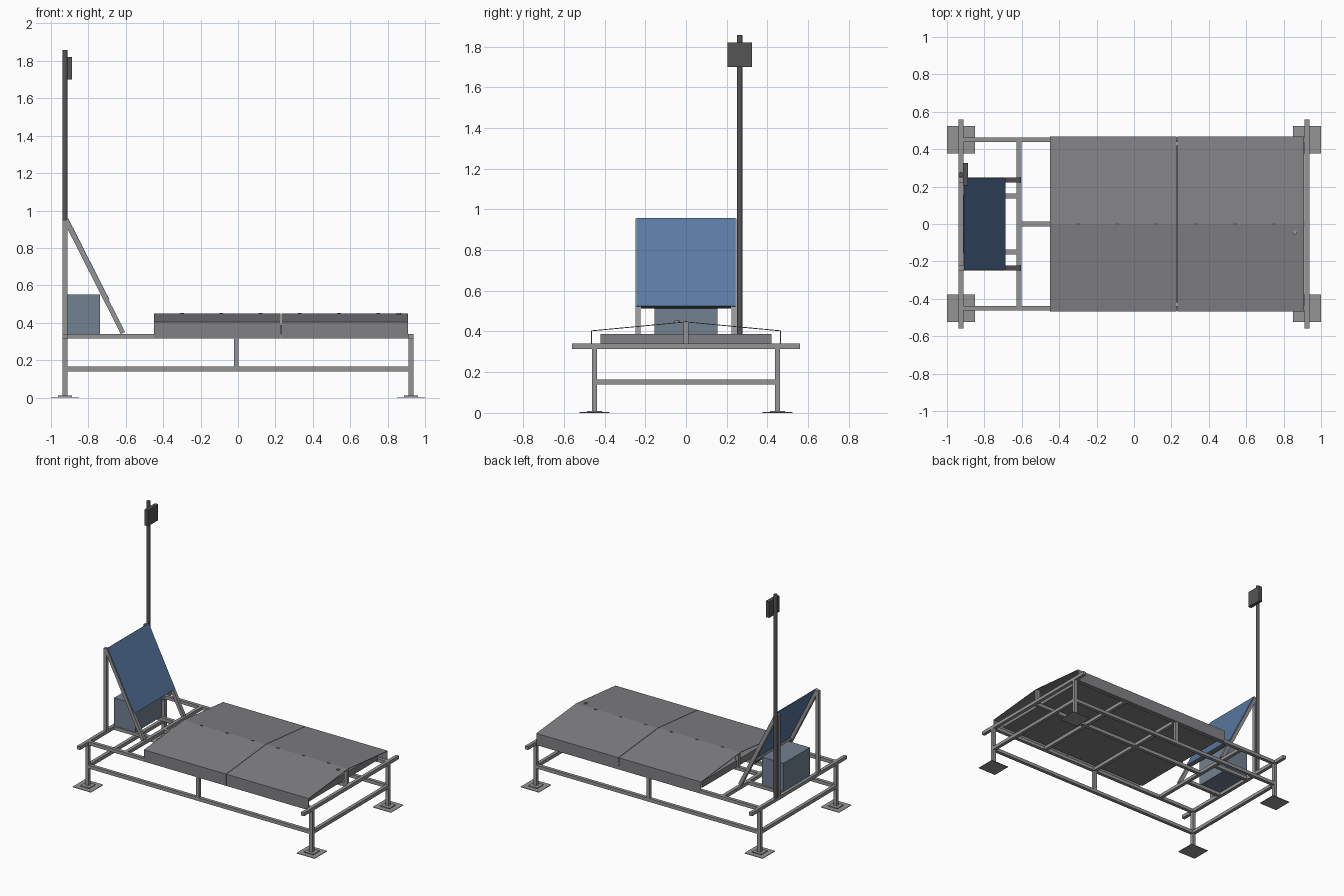
import bpy, bmesh, math
from mathutils import Vector

if "Cube" in bpy.data.objects:
    bpy.data.objects.remove(bpy.data.objects["Cube"])

def mat(name, c):
    m = bpy.data.materials.new(name)
    m.diffuse_color = (*c, 1)
    m.use_nodes = True
    m.node_tree.nodes["Principled BSDF"].inputs["Base Color"].default_value = m.diffuse_color
    return m

DARK = mat("dark_metal", (0.09, 0.09, 0.09))
BLUE = mat("panel_blue", (0.10, 0.19, 0.36))
SLATE = mat("slate", (0.17, 0.22, 0.28))
LID = mat("lid_grey", (0.22, 0.215, 0.23))
STEEL = mat("steel", (0.30, 0.30, 0.30))

def finish(name, bm, m):
    bmesh.ops.recalc_face_normals(bm, faces=bm.faces)
    me = bpy.data.meshes.new(name)
    bm.to_mesh(me)
    bm.free()
    ob = bpy.data.objects.new(name, me)
    bpy.context.collection.objects.link(ob)
    me.materials.append(m)
    return ob

def box(name, x0, x1, y0, y1, z0, z1, m=STEEL):
    bm = bmesh.new()
    bmesh.ops.create_cube(bm, size=1)
    for v in bm.verts:
        v.co = ((x0 + x1) / 2 + v.co.x * (x1 - x0), (y0 + y1) / 2 + v.co.y * (y1 - y0),
                (z0 + z1) / 2 + v.co.z * (z1 - z0))
    return finish(name, bm, m)

def extrude(name, prof, axis, a, b, m):
    """Extrude a closed 2D profile along x (profile y,z) or y (profile x,z)."""
    bm = bmesh.new()
    put = (lambda p, t: (t, *p)) if axis == "x" else (lambda p, t: (p[0], t, p[1]))
    f = bm.faces.new([bm.verts.new(put(p, a)) for p in prof])
    r = bmesh.ops.extrude_face_region(bm, geom=[f])
    d = Vector((b - a, 0, 0)) if axis == "x" else Vector((0, b - a, 0))
    bmesh.ops.translate(bm, verts=[v for v in r["geom"] if isinstance(v, bmesh.types.BMVert)], vec=d)
    return finish(name, bm, m)

def rod(name, x, y, z0, z1, r, m, sides=16):
    bm = bmesh.new()
    bmesh.ops.create_cone(bm, cap_ends=True, segments=sides, radius1=r, radius2=r, depth=z1 - z0)
    bmesh.ops.translate(bm, verts=bm.verts, vec=(x, y, (z0 + z1) / 2))
    ob = finish(name, bm, m)
    for p in ob.data.polygons:
        p.use_smooth = len(p.vertices) == 4
    ob.data.set_sharp_from_angle(angle=math.radians(40))
    return ob

H = 0.0125                  # half width of the square tube
LX, LY = 0.925, 0.45        # leg positions
Z0, Z1 = 0.315, 0.34        # upper frame level

def x_tube(name, x0, x1, y, z0=Z0, z1=Z1):
    box(name, x0, x1, y - H, y + H, z0, z1)

def y_tube(name, x, y0, y1, z0=Z0, z1=Z1):
    box(name, x - H, x + H, y0, y1, z0, z1)

def post(name, x, y, z0, z1):
    box(name, x - H, x + H, y - H, y + H, z0, z1)

# Legs, feet and end rails
for sx in (-1, 1):
    for sy in (-1, 1):
        x, y = sx * LX, sy * LY
        post("leg", x, y, 0.008, Z0)
        box("foot_plate", x - .075, x + .075, y - .073, y + .073, 0, 0.004)
        box("foot_pad", x - .037, x + .037, y - .037, y + .037, 0.004, 0.01)
    y_tube("upper_end_rail", sx * LX, -0.56, 0.56)
    y_tube("lower_end_rail", sx * LX, -LY + H, LY - H, 0.14, 0.165)

# Long rails, middle posts and supports for the control box
for sy in (-1, 1):
    x_tube("upper_side_rail", -LX + H, LX - H, sy * LY)
    x_tube("lower_side_rail", -LX + H, LX - H, sy * LY, 0.14, 0.165)
    post("middle_post", -0.01, sy * LY, 0.165, Z0)
    x_tube("control_box_rail", -LX + H, -0.615 - H, sy * 0.15)
x_tube("center_rail", -0.615 + H, LX - H, 0)
for x in (-0.615, -0.01, 0.45):
    for sy in (-1, 1):
        y_tube("cross_rail", x, *sorted((sy * H, sy * (LY - H))))
y_tube("cross_rail_joint", -0.615, -H, H)

# Tray beneath the lid, ridge posts
box("tray", -0.43, 0.86, -0.42, 0.42, Z1, 0.388, LID)
for x in (-0.43, 0.895):
    post("ridge_post", x, 0, Z1, 0.443)

# Gabled lid sheets with hanging skirts, open at both ends
T = 0.004
for sy in (-1, 1):
    prof = [(0, 0.449), (0.462, 0.405), (0.467, 0.318), (0.463, 0.318), (0.458, 0.402), (0, 0.445)]
    prof[1:4] = [(0.467, 0.405), (0.467, 0.318), (0.463, 0.318)]
    prof[4] = (0.463, 0.401)
    for a, b in ((-0.45, 0.2285), (0.2315, 0.91)):
        extrude("lid_panel", [(sy * y, z) for y, z in prof], "x", a, b, LID)
rod("lid_knob", 0.86, -0.045, 0.443, 0.453, 0.012, STEEL)
for i in range(6):
    x = -0.3 + i * 0.21
    box("ridge_hinge", x - .01, x + .01, -.004, .004, 0.446, 0.451, DARK)

# Solar panel stand
top, foot = Vector((-0.922, 0.95)), Vector((-0.615, 0.345))
d = (foot - top).normalized()
n = Vector((-d.y, d.x))
def strip(s0, s1, n0, n1):
    return [top + d * s0 + n * n0, top + d * s1 + n * n0, top + d * s1 + n * n1, top + d * s0 + n * n1]
L = (foot - top).length
for sy in (-1, 1):
    y = sy * 0.235
    post("stand_post", -LX, y, Z1, 0.95)
    extrude("stand_strut", strip(0, L, -H, H), "y", y - H, y + H, STEEL)
extrude("solar_panel", strip(0, 0.485, H - 0.002, H + 0.004), "y", -0.243, 0.243, BLUE)
extrude("panel_lower_bar", strip(0.462, 0.485, -H, H - 0.002), "y", -0.222, 0.222, DARK)

# Control box
box("control_box", -0.915, -0.737, -0.155, 0.155, Z1, 0.55, SLATE)

# Mast with antenna box
rod("mast", -0.925, 0.264, Z1, 1.857, 0.0135, DARK)
box("antenna_box", -0.914, -0.887, 0.205, 0.325, 1.70, 1.82, DARK)
